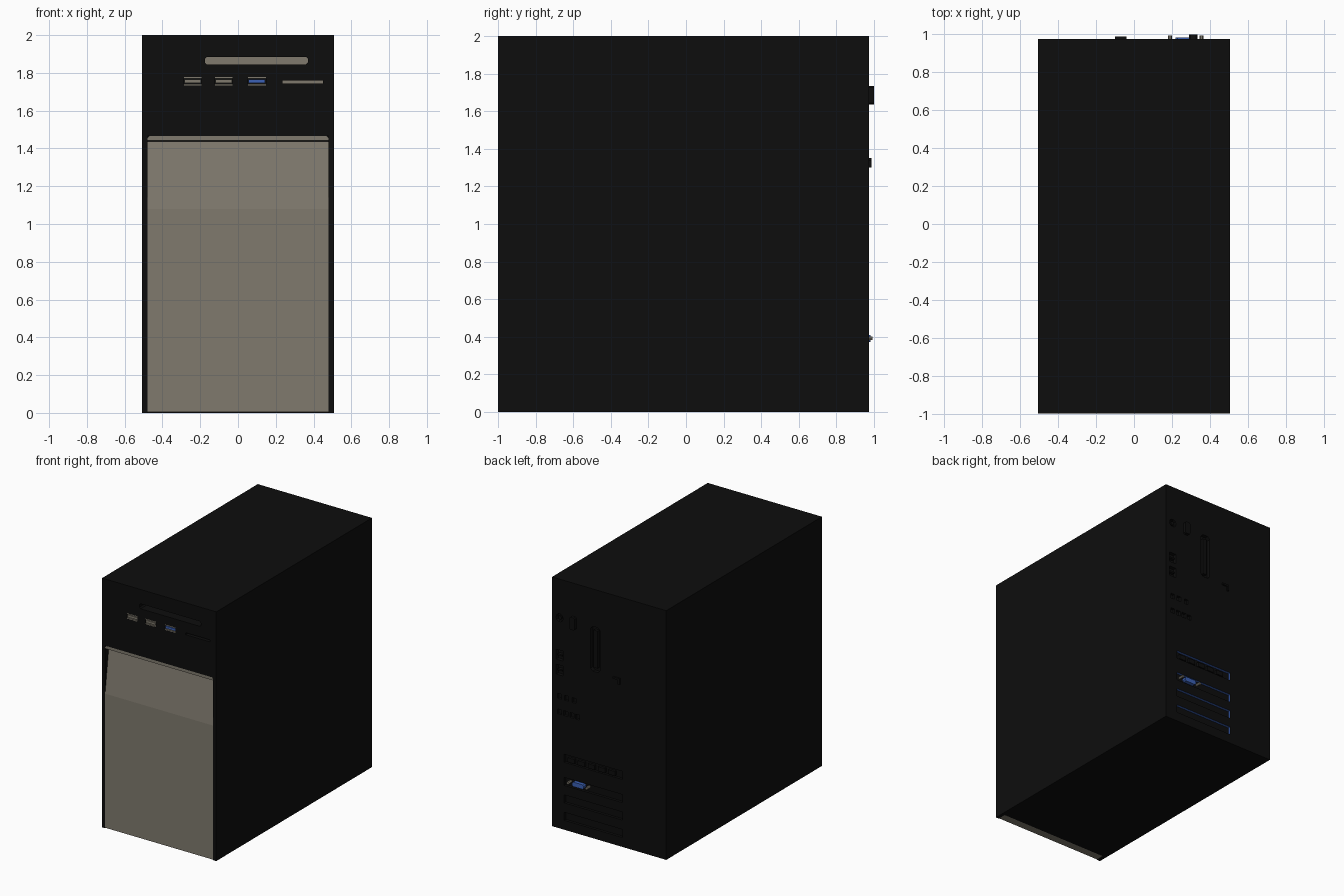
import bpy, bmesh, math

if "Cube" in bpy.data.objects:
    bpy.data.objects.remove(bpy.data.objects["Cube"])


def material(name, rgb):
    m = bpy.data.materials.new(name)
    m.diffuse_color = (*rgb, 1)
    m.use_nodes = True
    m.node_tree.nodes["Principled BSDF"].inputs["Base Color"].default_value = m.diffuse_color
    return m


BLACK = material("case black", (0.004, 0.004, 0.004))
TAUPE = material("warm grey", (0.215, 0.195, 0.155))
BLUE = material("port blue", (0.045, 0.12, 0.46))


def add_prism(bm, pts, axis, a, b):
    """Extrude a 2D outline: axis 'y' uses (x, z) points, axis 'x' uses (y, z)."""
    def co(p, t):
        return (p[0], t, p[1]) if axis == 'y' else (t, p[0], p[1])
    lo = [bm.verts.new(co(p, a)) for p in pts]
    hi = [bm.verts.new(co(p, b)) for p in pts]
    bm.faces.new(lo)
    bm.faces.new(hi[::-1])
    n = len(pts)
    for i in range(n):
        bm.faces.new((lo[i], hi[i], hi[(i + 1) % n], lo[(i + 1) % n]))


def rect(x0, x1, z0, z1, c=0.0):
    """Rectangle outline, optionally with clipped corners."""
    if c == 0:
        return [(x0, z0), (x1, z0), (x1, z1), (x0, z1)]
    return [(x0 + c, z0), (x1 - c, z0), (x1, z0 + c), (x1, z1 - c),
            (x1 - c, z1), (x0 + c, z1), (x0, z1 - c), (x0, z0 + c)]


def disc(x, z, r, n=10):
    return [(x + r * math.cos(2 * math.pi * i / n), z + r * math.sin(2 * math.pi * i / n)) for i in range(n)]


def make(name, prisms, mat):
    bm = bmesh.new()
    for pts, axis, a, b in prisms:
        add_prism(bm, pts, axis, a, b)
    bmesh.ops.recalc_face_normals(bm, faces=bm.faces)
    me = bpy.data.meshes.new(name)
    bm.to_mesh(me)
    bm.free()
    me.materials.append(mat)
    ob = bpy.data.objects.new(name, me)
    bpy.context.collection.objects.link(ob)
    return ob


F, B = -1.0, 0.975            # front and back planes of the case
W = 0.507
case = make("case", [(rect(-W, W, 0, 2), 'y', F, B)], BLACK)

# Layout of repeated details
usb = [(-0.285, -0.192, TAUPE), (-0.122, -0.03, TAUPE), (0.052, 0.147, BLUE)]
slot_tops = [0.606, 0.42, 0.28, 0.14]
round_jacks = [(0.44, 1.69)]
square_ports = [(0.44, 1.39), (0.44, 1.27)]
small_ports = [(x, 1.06) for x in (0.44, 0.38, 0.31)] + [(x, 0.935) for x in (0.44, 0.385, 0.33, 0.28)]

# Cutters: front recesses, then rear pockets
cuts = [
    (rect(-0.48, 0.48, -0.1, 1.465), 'y', F - 0.1, -0.93),
    (rect(-0.175, 0.37, 1.845, 1.885, 0.01), 'y', F - 0.1, -0.90),
    (rect(0.235, 0.45, 1.744, 1.76), 'y', F - 0.1, -0.95),
    (rect(0.08, 0.165, 1.34, 1.70, 0.02), 'y', B - 0.03, B + 0.1),
]
cuts += [(rect(a, b, 1.733, 1.778), 'y', F - 0.1, -0.97) for a, b, m in usb]
cuts += [(rect(-0.12, 0.40, z - 0.065, z), 'y', B - 0.022, B + 0.1) for z in slot_tops]
cuts += [(disc(x, z, 0.032), 'y', B - 0.03, B + 0.1) for x, z in round_jacks]
cuts += [(rect(x - 0.03, x + 0.03, z - 0.04, z + 0.04), 'y', B - 0.03, B + 0.1) for x, z in square_ports]
cuts += [(rect(x - 0.018, x + 0.018, z - 0.02, z + 0.02), 'y', B - 0.02, B + 0.1) for x, z in small_ports]
cutter = make("recess_cutter", cuts, BLACK)
cutter.hide_render = True
mod = case.modifiers.new("recesses", 'BOOLEAN')
mod.operation = 'DIFFERENCE'
mod.solver = 'EXACT'
mod.object = cutter
bpy.context.view_layer.objects.active = case
bpy.ops.object.modifier_apply(modifier=mod.name)
bpy.data.objects.remove(cutter)

# Blue upper and end walls inside the expansion slots
case.data.materials.clear()
case.data.materials.append(BLACK)
case.data.materials.append(BLUE)
for p in case.data.polygons:
    c, n = p.center, p.normal
    inside = 0.94 < c.y < B - 0.003 and 0.03 < c.z < 0.65 and -0.2 < c.x < 0.45
    p.material_index = 1 if inside and (n.z < -0.5 or n.x > 0.5) else 0

# Front panel: flat lower part, upper part leaning back, lip along the top
make("front_panel", [([(F, 0.004), (F, 1.08), (-0.952, 1.438), (-0.93, 1.438), (-0.93, 0.004)],
                      'x', -0.48, 0.48)], TAUPE)
make("front_panel_lip", [([(-0.48, 1.442), (0.48, 1.442), (0.48, 1.455), (0.47, 1.465), (-0.47, 1.465),
                           (-0.48, 1.455)], 'y', F, -0.93)], TAUPE)

# Drive slot and card slot floors
make("drive_slot_floor", [(rect(-0.175, 0.37, 1.845, 1.885, 0.01), 'y', -0.905, -0.899)], TAUPE)
make("card_slot_floor", [(rect(0.235, 0.45, 1.744, 1.76), 'y', -0.955, -0.949)], TAUPE)

# Front ports: metal edges above and below a tongue
for i, (a, b, m) in enumerate(usb):
    make(f"front_port_frame_{i + 1}", [(rect(a, b, 1.733, 1.741), 'y', -0.999, -0.97),
                                       (rect(a, b, 1.770, 1.778), 'y', -0.999, -0.97)], TAUPE)
    make(f"front_port_tongue_{i + 1}", [(rect(a + 0.003, b - 0.003, 1.747, 1.764), 'y', -0.998, -0.97)], m)

# Rear connectors
make("rear_display_plug", [(rect(0.29, 0.335, 1.635, 1.735, 0.008), 'y', B - 0.01, 1.0)], BLACK)
make("long_port_core", [(rect(0.105, 0.14, 1.37, 1.67), 'y', B - 0.035, B - 0.005)], BLACK)
make("jack_core", [(disc(x, z, 0.015), 'y', B - 0.035, B - 0.003) for x, z in round_jacks], BLACK)
make("square_port_tongues", [(rect(x - 0.02, x + 0.02, z - 0.006, z + 0.006), 'y', B - 0.035, B - 0.004)
                             for x, z in square_ports], BLACK)
make("lock_loop", [(rect(-0.10, -0.04, 1.335, 1.35), 'y', B - 0.01, B + 0.012),
                   (rect(-0.10, -0.085, 1.30, 1.335), 'y', B - 0.01, B + 0.012)], BLACK)

# Expansion cards: small sockets in the top slot, a video port with two screws below
make("top_card_sockets", [(rect(x - 0.03, x + 0.03, 0.55, 0.585), 'y', B - 0.03, B - 0.002)
                          for x in (0.34, 0.25, 0.16, 0.07, -0.02)], BLACK)
make("video_port", [(rect(0.22, 0.325, 0.372, 0.408, 0.01), 'y', B - 0.03, B + 0.008)], BLUE)
make("video_port_screws", [(disc(x, 0.393, 0.011, 6), 'y', B - 0.03, 0.993) for x in (0.19, 0.355)], TAUPE)
